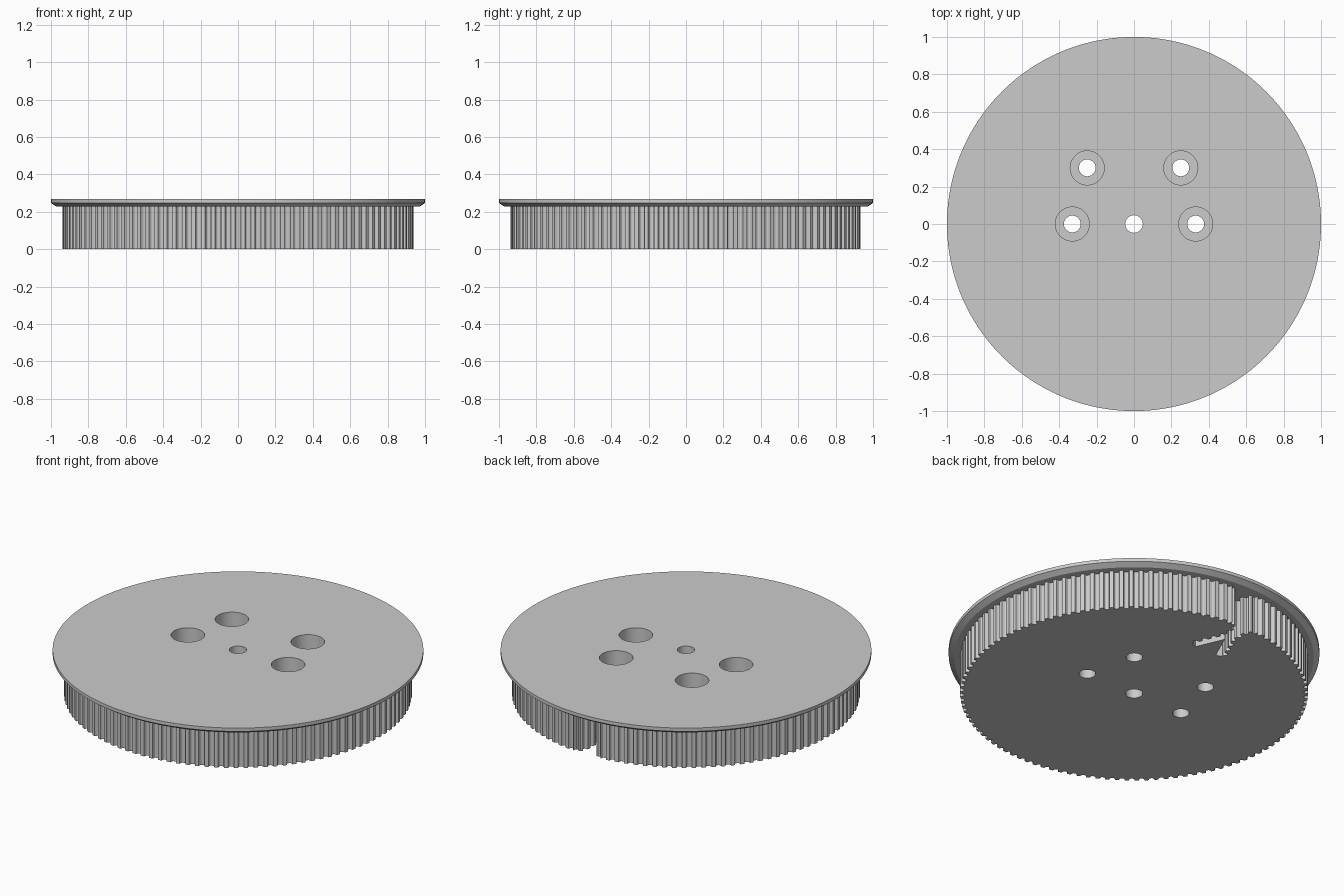
import bpy, bmesh
from math import pi, sin, cos, radians
from mathutils import Vector
from mathutils.geometry import interpolate_bezier

if "Cube" in bpy.data.objects:
    bpy.data.objects.remove(bpy.data.objects["Cube"])

TEETH, DRUM_R, FLANGE_Z, TOP_Z = 110, 0.938, 0.227, 0.267
PITCH = 2 * pi * DRUM_R / TEETH
# One tooth pitch: (fraction along the pitch, groove depth)
GROOVE = [(0, 0), (.2, 0), (.24, .01), (.31, .017), (.4, .02),
          (.6, .02), (.69, .017), (.76, .01), (.8, 0)]

grey = bpy.data.materials.new("light grey")
grey.use_nodes = True
grey.diffuse_color = (0.6, 0.6, 0.6, 1)
grey.node_tree.nodes["Principled BSDF"].inputs["Base Color"].default_value = (0.6, 0.6, 0.6, 1)


def circle(r, n, cx=0, cy=0):
    return [(cx + r * cos(2 * pi * i / n), cy + r * sin(2 * pi * i / n)) for i in range(n)]


def stack(name, layers):
    """Solid lofted through (outline, height) layers with equal point counts."""
    bm = bmesh.new()
    rings = [[bm.verts.new((x, y, z)) for x, y in pts] for pts, z in layers]
    n = len(rings[0])
    for low, high in zip(rings, rings[1:]):
        for i in range(n):
            j = (i + 1) % n
            bm.faces.new((low[i], low[j], high[j], high[i]))
    bm.faces.new(rings[0][::-1])
    bm.faces.new(rings[-1])
    bmesh.ops.recalc_face_normals(bm, faces=bm.faces)
    mesh = bpy.data.meshes.new(name)
    bm.to_mesh(mesh)
    bm.free()
    mesh.materials.append(grey)
    obj = bpy.data.objects.new(name, mesh)
    bpy.context.collection.objects.link(obj)
    return obj


def combine(obj, tool, operation):
    """Apply a boolean and discard the tool object."""
    mod = obj.modifiers.new("combine", 'BOOLEAN')
    mod.operation, mod.object, mod.solver = operation, tool, 'EXACT'
    bpy.context.view_layer.objects.active = obj
    bpy.ops.object.modifier_apply(modifier=mod.name)
    bpy.data.objects.remove(tool)


def toothed_path(path):
    """Follow a polyline, pushing belt grooves out to its left."""
    out, travelled, k = [], 0.0, 0
    marks = [((i + t) * PITCH, d) for i in range(12) for t, d in GROOVE]
    for a, b in zip(path, path[1:]):
        step = b - a
        side = Vector((-step.y, step.x)).normalized()
        while k < len(marks) and marks[k][0] < travelled + step.length:
            s, depth = marks[k]
            out.append(a + step * ((s - travelled) / step.length) + side * depth)
            k += 1
        travelled += step.length
    return out + [path[-1]]


# Toothed drum
outline = []
for i in range(TEETH):
    for t, d in GROOVE:
        a = 2 * pi * (i + t) / TEETH
        outline.append(((DRUM_R - d) * cos(a), (DRUM_R - d) * sin(a)))
pulley = stack("toothed_pulley", [(outline, 0), (outline, FLANGE_Z + .015)])

# Forked belt slot at the back: rounded mouth, narrow neck, two toothed legs
mouth = interpolate_bezier(Vector((.1, .933)), Vector((.055, .935)),
                           Vector((.03, .9)), Vector((.03, .85)), 16)
path = [p.to_2d() for p in mouth] + [Vector((.032, .79)), Vector((.107, .614))]
half = [(.1, 1.05)] + [tuple(p) for p in toothed_path(path)] + [(.072, .6)]
slot = half + [(0, .765)] + [(-x, y) for x, y in reversed(half)]
combine(pulley, stack("slot_cutter", [(slot, -.1), (slot, .4)]), 'DIFFERENCE')

# Retaining flange with a chamfered underside
flange = stack("flange", [(circle(.97, 160), FLANGE_Z), (circle(1, 160), .247),
                          (circle(1, 160), TOP_Z)])
combine(pulley, flange, 'UNION')

# Centre bore
bore = circle(.047, 48)
combine(pulley, stack("bore_cutter", [(bore, -.1), (bore, .4)]), 'DIFFERENCE')

# Counterbored screw holes
for x, y in ((.25, .3), (.33, 0)):
    for s in (1, -1):
        small, wide = circle(.045, 48, s * x, y), circle(.091, 48, s * x, y)
        cutter = stack("screw_cutter", [(small, -.1), (small, .1), (wide, .1), (wide, .4)])
        combine(pulley, cutter, 'DIFFERENCE')

bpy.ops.object.select_all(action='DESELECT')
pulley.select_set(True)
bpy.context.view_layer.objects.active = pulley
bpy.ops.object.shade_smooth_by_angle(angle=radians(20))
